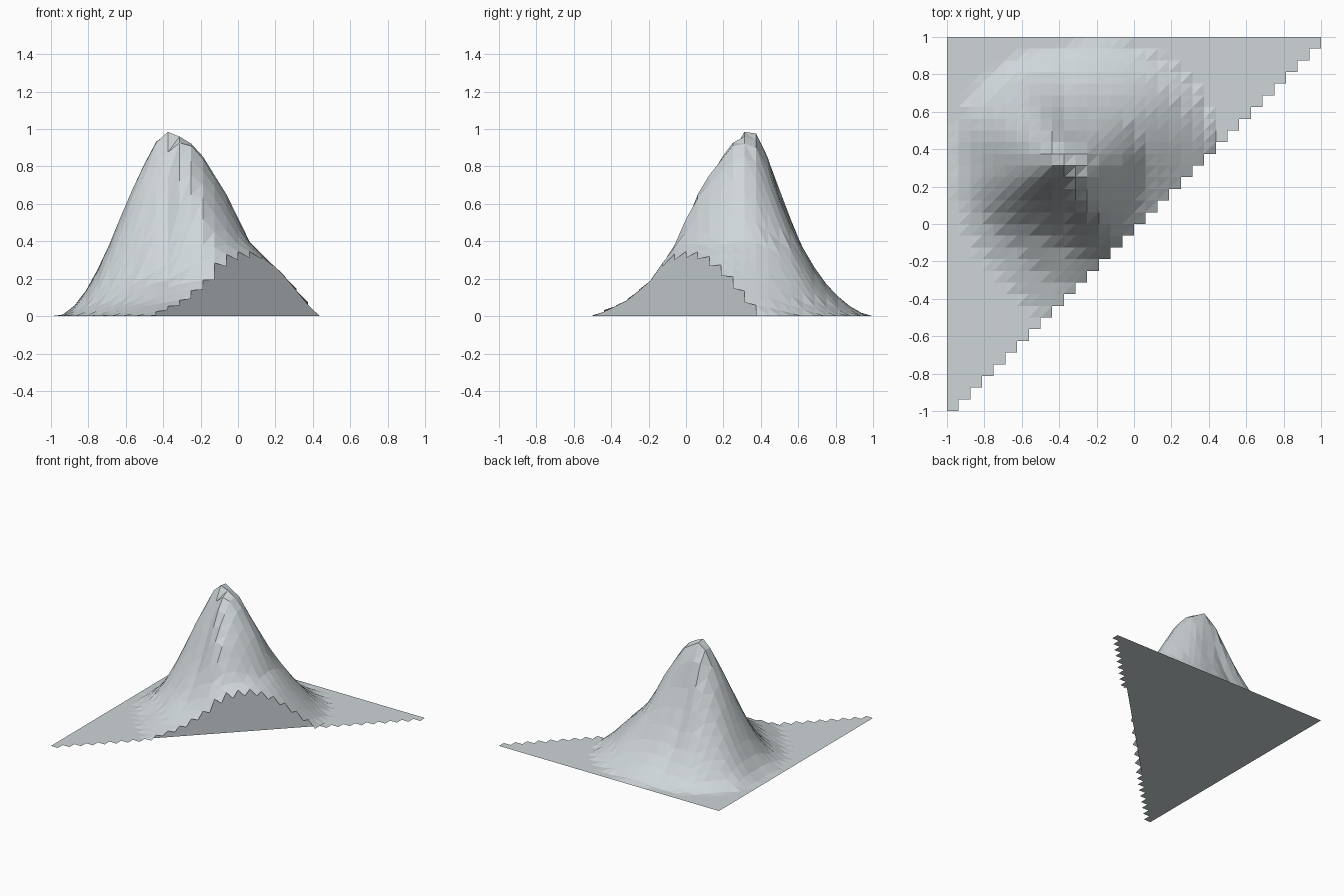
import bpy, bmesh, math

if "Cube" in bpy.data.objects:
    bpy.data.objects.remove(bpy.data.objects["Cube"])

N = 32                      # grid cells per side
STEP = 2.0 / N
PEAK = (-0.38, 0.34, 0.985)

# Contour heights, and the contour radii in twelve compass directions (every 30 degrees from +x)
LEVELS = (0.9, 0.65, 0.4, 0.2, 0.07, 0.0)
RADII = [
    (0.16, 0.32, 0.44, 0.62, 0.75, 0.82),
    (0.11, 0.25, 0.40, 0.56, 0.68, 0.80),
    (0.09, 0.17, 0.30, 0.43, 0.57, 0.70),
    (0.08, 0.16, 0.25, 0.36, 0.48, 0.60),
    (0.09, 0.19, 0.30, 0.41, 0.50, 0.60),
    (0.09, 0.20, 0.31, 0.42, 0.51, 0.61),
    (0.08, 0.20, 0.30, 0.39, 0.47, 0.56),
    (0.08, 0.20, 0.31, 0.41, 0.50, 0.61),
    (0.07, 0.18, 0.29, 0.40, 0.52, 0.67),
    (0.07, 0.19, 0.31, 0.45, 0.66, 0.88),
    (0.14, 0.33, 0.45, 0.60, 0.76, 0.95),
    (0.18, 0.32, 0.45, 0.72, 0.86, 1.00),
]


def height(x, y):
    dx, dy = x - PEAK[0], y - PEAK[1]
    r = math.hypot(dx, dy)
    a = (math.degrees(math.atan2(dy, dx)) % 360) / 30
    k, f = int(a) % 12, a - int(a)
    r0, z0 = 0.03, PEAK[2]
    if r <= r0:
        return z0
    for p, q, z1 in zip(RADII[k], RADII[(k + 1) % 12], LEVELS):
        r1 = p + (q - p) * f
        if r <= r1:
            return z0 + (z1 - z0) * (r - r0) / (r1 - r0)
        r0, z0 = r1, z1
    return 0.0


stone = bpy.data.materials.new("pale_grey_stone")
stone.diffuse_color = (0.62, 0.67, 0.69, 1)
stone.use_nodes = True
stone.node_tree.nodes["Principled BSDF"].inputs["Base Color"].default_value = stone.diffuse_color


def make_object(name, bm):
    bmesh.ops.remove_doubles(bm, verts=bm.verts, dist=1e-5)
    mesh = bpy.data.meshes.new(name)
    bm.to_mesh(mesh)
    bm.free()
    mesh.materials.append(stone)
    bpy.context.collection.objects.link(bpy.data.objects.new(name, mesh))


def add_face(bm, points):
    bm.faces.new([bm.verts.new(p) for p in points])


def point(i, j, flat=False):
    x, y = -1 + i * STEP, -1 + j * STEP
    return (x, y, 0.0 if flat else height(x, y))


terrain, underside, wall = bmesh.new(), bmesh.new(), bmesh.new()
for j in range(N):
    for i in range(j + 1):
        corners = [(i, j), (i + 1, j), (i + 1, j + 1), (i, j + 1)]
        # mountain surface and surrounding flat, stepped along the diagonal
        a, b, c, d = [point(*p) for p in corners]
        add_face(terrain, (a, b, c))
        add_face(terrain, (a, c, d))
        # bottom closing the hollow under the mountain
        if max(a[2], b[2], c[2], d[2]) > 0:
            base = [point(*p, flat=True) for p in corners]
            if i == j:
                base.pop(1)
            add_face(underside, base[::-1])
        # upright cut wall on the diagonal
        if i == j and max(a[2], c[2]) > 0:
            g, h = point(i, i, True), point(i + 1, i + 1, True)
            ring = [g, h] + [p for p in (c, a) if p[2] > 0]
            add_face(wall, ring)

make_object("mountain_terrain", terrain)
make_object("mountain_underside", underside)
make_object("diagonal_cut_wall", wall)
